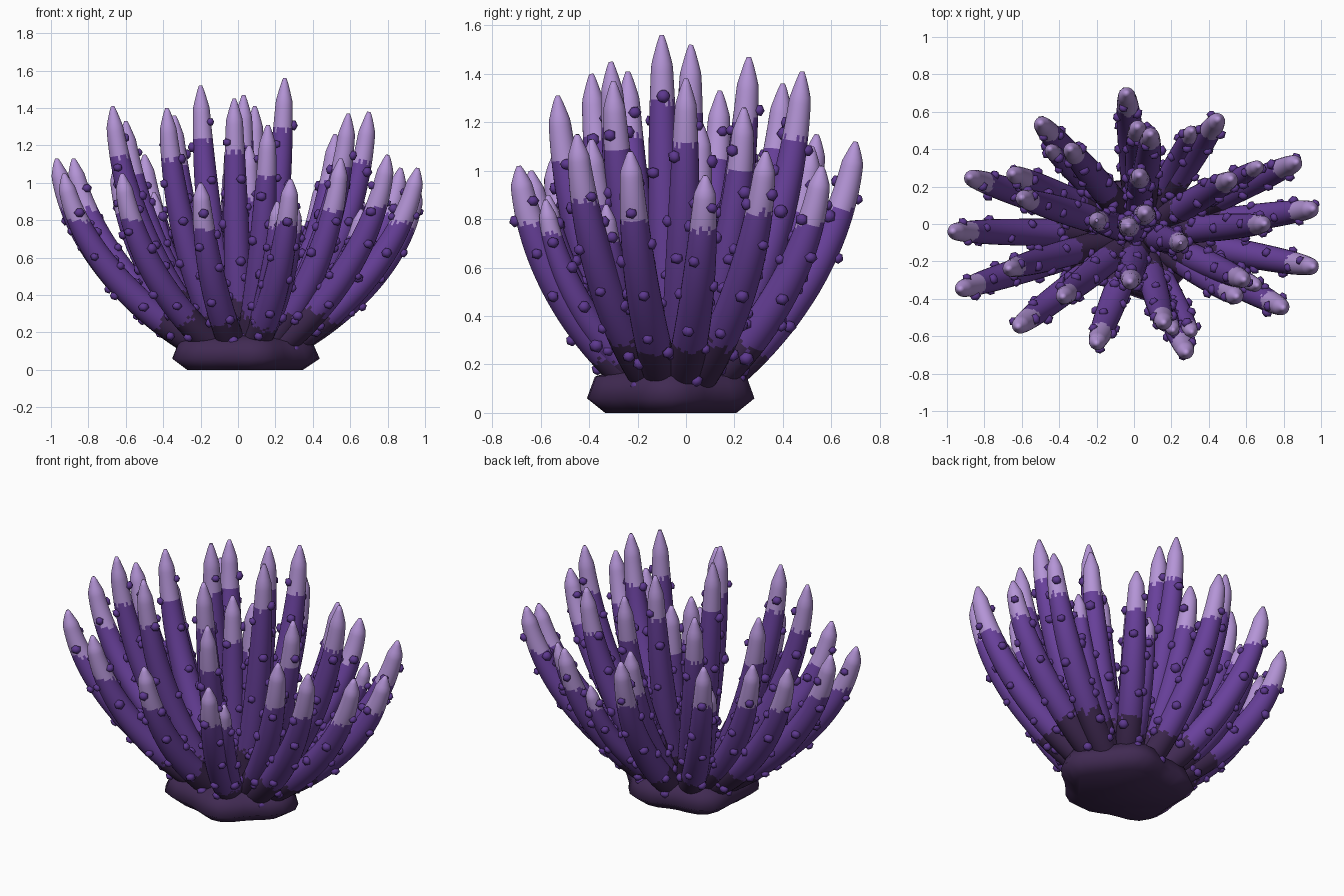
import bpy, bmesh, math, random
from mathutils import Vector, Matrix

random.seed(4)
cube = bpy.data.objects.get("Cube")
if cube:
    bpy.data.objects.remove(cube, do_unlink=True)


def material(name, rgb):
    mat = bpy.data.materials.new(name)
    mat.use_nodes = True
    color = (*rgb, 1)
    mat.diffuse_color = color
    mat.node_tree.nodes["Principled BSDF"].inputs["Base Color"].default_value = color
    return mat


DARK = material("dark plum", (.052, .023, .085))
PURPLE = material("violet", (.14, .052, .33))
PALE = material("pale lilac", (.46, .3, .68))
BUMP = material("deep violet", (.11, .04, .275))


def finish(bm, name, mats, angle=180):
    bmesh.ops.recalc_face_normals(bm, faces=bm.faces)
    mesh = bpy.data.meshes.new(name)
    bm.to_mesh(mesh)
    bm.free()
    for mat in mats:
        mesh.materials.append(mat)
    obj = bpy.data.objects.new(name, mesh)
    bpy.context.collection.objects.link(obj)
    bpy.ops.object.select_all(action="DESELECT")
    obj.select_set(True)
    bpy.context.view_layer.objects.active = obj
    bpy.ops.object.shade_smooth_by_angle(angle=math.radians(angle))


def bridge(bm, lower, upper):
    n = len(lower)
    return [bm.faces.new((lower[i], lower[(i + 1) % n], upper[(i + 1) % n], upper[i]))
            for i in range(n)]


CENTRE = Vector((.03, -.05, 0))


# Lobed foot: stacked wavy rings closed by flat caps
def build_foot():
    bm = bmesh.new()
    n, rings = 30, []
    for z, r in ((0, .29), (.06, .37), (.15, .335), (.19, .2)):
        ring = []
        for i in range(n):
            a = math.tau * i / n
            wave = 1 + .08 * math.cos(5 * a + .3) + .05 * math.cos(2 * a)
            ring.append(bm.verts.new(CENTRE + Vector(
                (r * wave * math.cos(a) - .01, r * wave * .94 * math.sin(a) - .01, z))))
        if rings:
            bridge(bm, rings[-1], ring)
        rings.append(ring)
    bm.faces.new(rings[0][::-1])
    bm.faces.new(rings[-1])
    finish(bm, "foot", [DARK])


# Arm path: a cubic leaving the foot sideways and turning up to the tip
def arm_path(tip):
    out = Vector((tip.x, tip.y, 0)) - CENTRE
    root = CENTRE + out * .22 + Vector((0, 0, .12))
    span, rise = out * .78, tip.z - root.z
    p1 = root + span * .34 + Vector((0, 0, rise * .14))
    p2 = root + span * .91 + Vector((0, 0, rise * .51))

    def point(t):
        s = 1 - t
        return root * s**3 + p1 * 3 * s * s * t + p2 * 3 * s * t * t + tip * t**3

    def frame(t):
        tangent = (point(min(t + .01, 1)) - point(max(t - .01, 0))).normalized()
        side = tangent.cross(Vector((-out.y, out.x, 0)).normalized()).normalized()
        return side, tangent.cross(side)
    return point, frame


def arm_radius(t):
    if t > .94:
        return .009 + .036 * ((1 - t) / .06) ** .85
    return .074 - .029 * (t / .94) ** 3.5


def build_arm(name, tip):
    point, frame = arm_path(tip)
    bm = bmesh.new()
    sides, steps, rings = 28, 70, []
    short = tip.z < .96
    girth = .8 if short else 1
    pale_length = .15 if short else min(.27, .25 * tip.z)
    pale_from = tip.z - pale_length + random.uniform(-.02, .02)
    dark_to = random.uniform(.25, .35)
    for k in range(steps + 1):
        t = k / steps
        u, v = frame(t)
        ring = [bm.verts.new(point(t) + girth * arm_radius(t) * (
            u * math.cos(math.tau * i / sides) + v * math.sin(math.tau * i / sides)))
            for i in range(sides)]
        if rings:
            for face in bridge(bm, rings[-1], ring):
                z = face.calc_center_median().z + random.uniform(-.012, .012)
                if z > pale_from:
                    face.material_index = 2
                elif t + random.uniform(-.02, .02) > dark_to:
                    face.material_index = 1
        rings.append(ring)
    bm.faces.new(rings[0][::-1])
    bm.faces.new(rings[-1]).material_index = 2
    finish(bm, name, [DARK, PURPLE, PALE], 70)

    # Flattened knobs spiralling up the arm
    bm = bmesh.new()
    count = 15
    angle = random.uniform(0, math.tau)
    for k in range(count):
        t = .1 + .79 * (k + random.uniform(-.25, .25)) / (count - 1)
        angle += 2.4 + random.uniform(-.4, .4)
        u, v = frame(t)
        normal = u * math.cos(angle) + v * math.sin(angle)
        place = Matrix.Translation(point(t) + normal * (girth * arm_radius(t) + .004))
        turn = normal.to_track_quat("Z", "Y").to_matrix().to_4x4()
        size = Matrix.Diagonal((1, random.uniform(.8, 1), .8, 1))
        bmesh.ops.create_icosphere(bm, subdivisions=1, radius=random.uniform(.025, .033),
                                   matrix=place @ turn @ size)
    finish(bm, name + "_knobs", [BUMP])


# Tip positions by ring of arms
OUTER = [(-.04, .7, 1.12), (.45, .56, 1.02), (-.5, .54, 1.15), (.87, .33, 1.08),
         (-.88, .25, 1.13), (-.97, -.04, 1.13), (.96, .08, .98), (.96, -.23, 1.08),
         (-.93, -.35, 1.05), (.8, -.45, 1.15), (-.62, -.55, 1.05),
         (-.2, -.64, 1), (.28, -.69, 1.02)]
MIDDLE = [(.31, .5, .8), (-.34, .4, 1.36), (.09, .48, 1.41), (.52, .24, 1.26),
          (-.65, .27, 1.1), (-.6, .14, 1.33), (.7, 0, 1.38), (-.67, -.24, 1.41),
          (.59, -.3, 1.37), (.55, -.39, 1.13), (-.38, -.39, 1.4),
          (.16, -.53, 1.31), (.21, -.57, .9), (.31, -.58, .88),
          (-.45, .4, .95), (.67, .31, .9), (.02, .52, 1.1), (.66, -.33, .86)]
INNER = [(.03, .26, 1.47), (-.2, .02, 1.52), (.06, .06, 1.2), (-.03, -.01, 1.25),
         (.25, -.1, 1.56), (-.02, -.31, 1.45)]

build_foot()
for ring_name, tips in (("outer", OUTER), ("middle", MIDDLE), ("inner", INNER)):
    for i, tip in enumerate(tips):
        build_arm(f"{ring_name}_arm_{i + 1}", Vector(tip))
